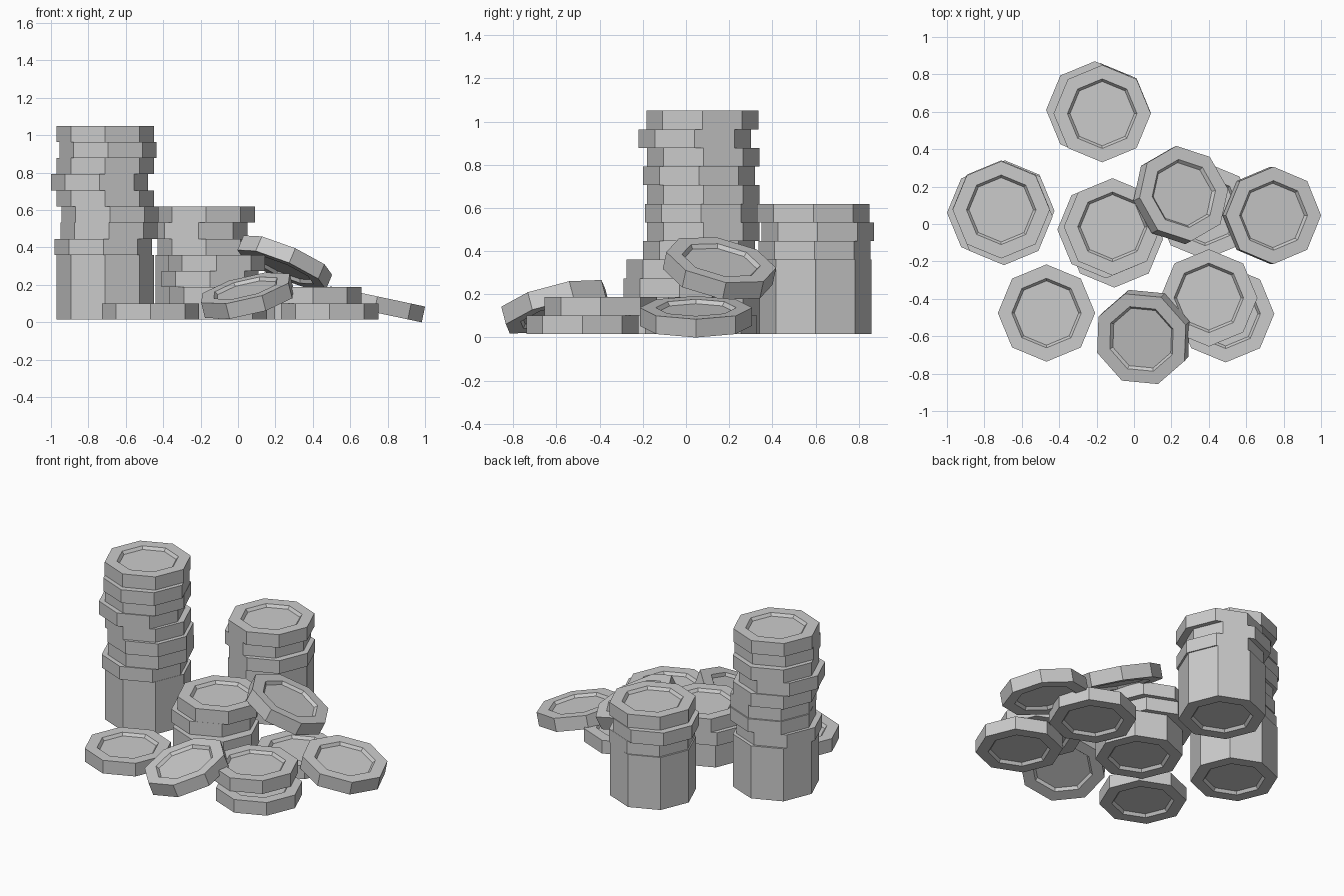
import bpy, bmesh
from math import radians, cos, sin, pi
from mathutils import Matrix

if "Cube" in bpy.data.objects:
    bpy.data.objects.remove(bpy.data.objects["Cube"])

R, T, Z0 = 0.26, 0.0863, 0.015   # coin radius, thickness, floor of flat coins
SIDES = 8


def coin(name, x, y, z, layers=1, tilt=(0, 0), spin=0):
    """Octagonal coin (or merged block of coins) centred at z, recessed on both faces."""
    h = T * layers / 2
    profile = [(0.172, -h + 0.018), (0.186, -h), (R, -h),
               (R, h), (0.186, h), (0.172, h - 0.018)]
    bm = bmesh.new()
    rings = [[bm.verts.new((r * cos(2 * pi * k / SIDES), r * sin(2 * pi * k / SIDES), pz))
              for k in range(SIDES)] for r, pz in profile]
    for a, b in zip(rings, rings[1:]):
        for k in range(SIDES):
            n = (k + 1) % SIDES
            bm.faces.new((a[k], a[n], b[n], b[k]))
    bm.faces.new(rings[0][::-1])
    bm.faces.new(rings[-1])
    mesh = bpy.data.meshes.new(name)
    bm.to_mesh(mesh)
    bm.free()
    ob = bpy.data.objects.new(name, mesh)
    bpy.context.collection.objects.link(ob)
    ob.matrix_world = (Matrix.Translation((x, y, z))
                       @ Matrix.Rotation(radians(tilt[1]), 4, 'Y')
                       @ Matrix.Rotation(radians(tilt[0]), 4, 'X')
                       @ Matrix.Rotation(radians(spin), 4, 'Z'))


def stack(name, base, layers, uppers=()):
    """Straight base block with slightly shifted coins on top."""
    coin(name + "_base", *base, Z0 + T * layers / 2, layers)
    for i, (x, y) in enumerate(uppers):
        coin(f"{name}_coin_{i + 1}", x, y, Z0 + T * (layers + i + 0.5))


# upright stacks
stack("tall_stack", (-0.71, 0.08), 4,
      [(-0.72, 0.06), (-0.69, 0.08), (-0.685, 0.07), (-0.71, 0.08),
       (-0.74, 0.06), (-0.71, 0.08), (-0.695, 0.04), (-0.71, 0.076)])
stack("middle_stack", (-0.18, 0.60), 4,
      [(-0.17, 0.595), (-0.21, 0.61), (-0.17, 0.59)])
stack("short_stack", (-0.105, -0.08), 2,
      [(-0.15, -0.03), (-0.115, -0.015)])
stack("front_pair", (0.49, -0.48), 1, [(0.40, -0.395)])

# loose flat coins
stack("single_coin", (-0.468, -0.476), 1)
stack("support_coin", (0.38, 0.07), 1)

# leaning coins
coin("right_leaning_coin", 0.737, 0.046, 0.096, tilt=(0, 12))
coin("upper_leaning_coin", 0.25, 0.155, 0.32, tilt=(-11, 23), spin=5)
coin("front_leaning_coin", 0.05, -0.604, 0.142, tilt=(14, -14), spin=17)
